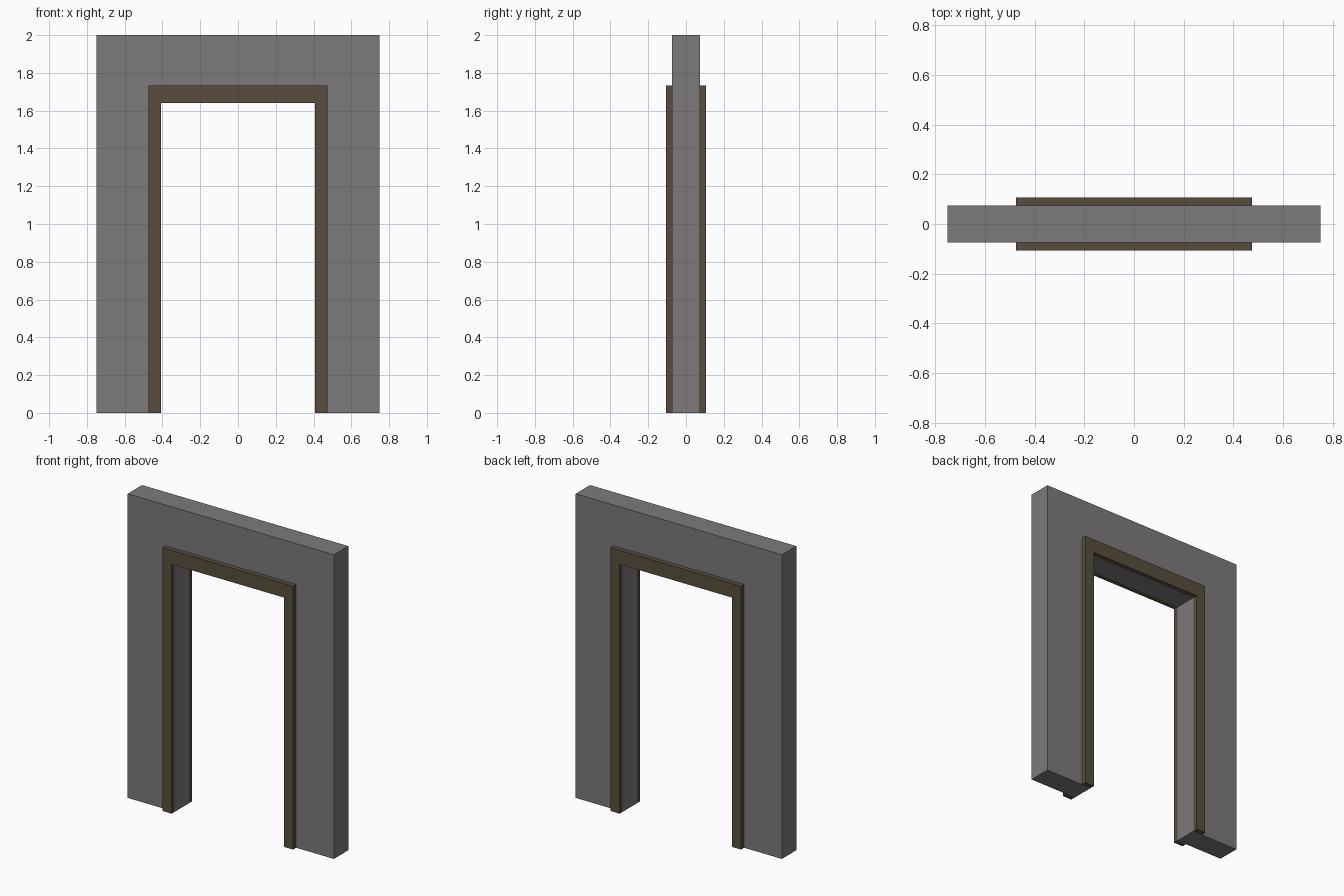
import bpy, bmesh

if "Cube" in bpy.data.objects:
    bpy.data.objects.remove(bpy.data.objects["Cube"])

HALF_OPEN, OPEN_TOP = 0.408, 1.64   # doorway opening
WALL_Y, TRIM_Y = 0.075, 0.107       # half depth of wall, outer face of trim


def material(name, color):
    mat = bpy.data.materials.new(name)
    mat.diffuse_color = color
    mat.use_nodes = True
    mat.node_tree.nodes["Principled BSDF"].inputs["Base Color"].default_value = mat.diffuse_color
    return mat


def arch(name, half_width, height, y0, y1, mat):
    """Square U-shaped profile around the doorway, extruded from y0 to y1."""
    right = [(HALF_OPEN, OPEN_TOP), (HALF_OPEN, 0), (half_width, 0), (half_width, height)]
    profile = right + [(-x, z) for x, z in reversed(right)]
    bm = bmesh.new()
    face = bm.faces.new([bm.verts.new((x, y0, z)) for x, z in profile])
    ext = bmesh.ops.extrude_face_region(bm, geom=[face], use_keep_orig=True)
    verts = [v for v in ext["geom"] if isinstance(v, bmesh.types.BMVert)]
    bmesh.ops.translate(bm, verts=verts, vec=(0, y1 - y0, 0))
    bmesh.ops.recalc_face_normals(bm, faces=bm.faces)
    mesh = bpy.data.meshes.new(name)
    bm.to_mesh(mesh)
    bm.free()
    mesh.materials.append(mat)
    obj = bpy.data.objects.new(name, mesh)
    bpy.context.collection.objects.link(obj)
    return obj


plaster = material("wall_grey", (0.205, 0.195, 0.198, 1))
wood = material("trim_brown", (0.098, 0.076, 0.048, 1))

# Wall section with doorway
arch("wall", 0.75, 2.0, -WALL_Y, WALL_Y, plaster)

# Door casing on both faces of the wall
arch("front_trim", 0.475, 1.732, -TRIM_Y, -WALL_Y, wood)
arch("back_trim", 0.475, 1.732, WALL_Y, TRIM_Y, wood)
